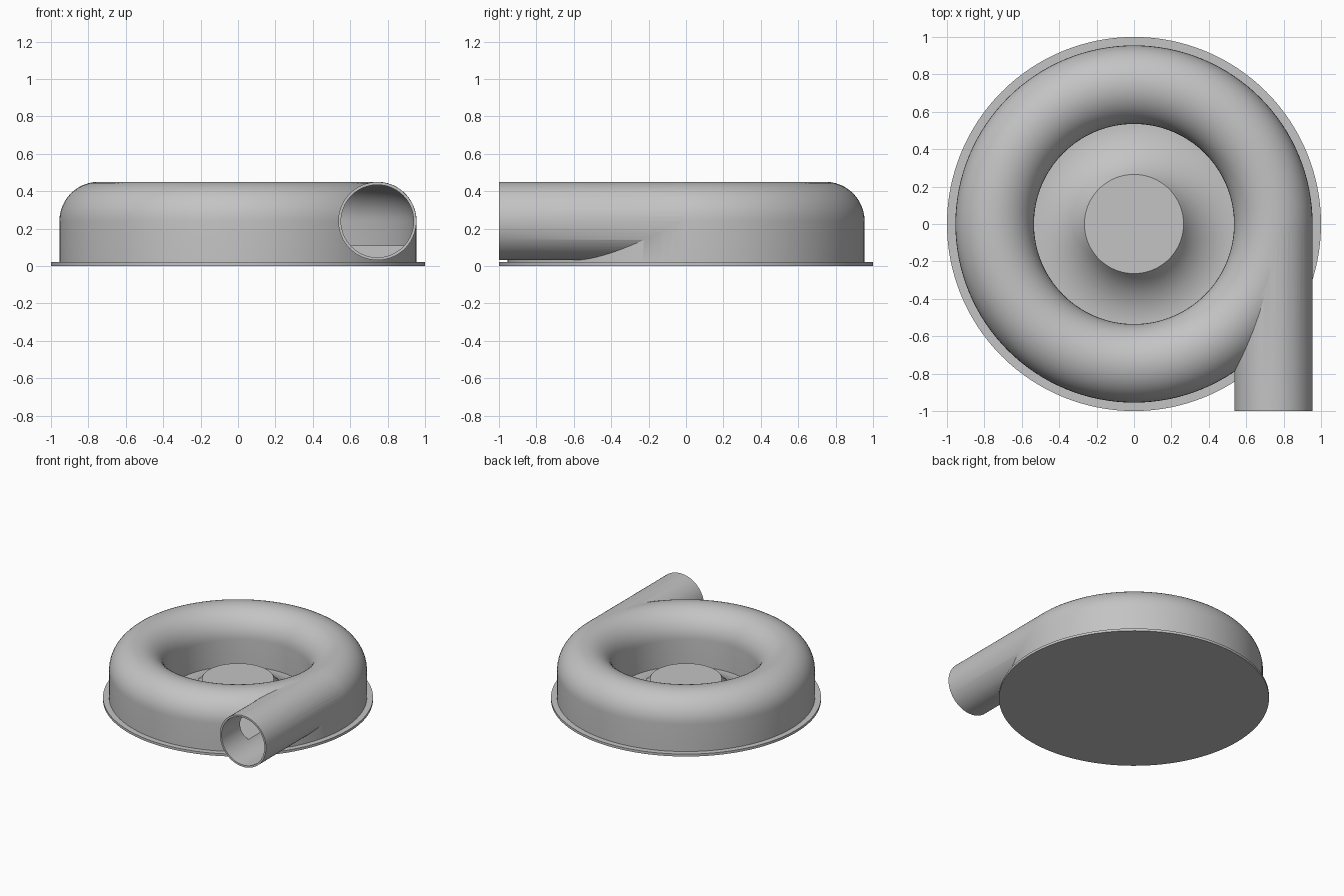
import bpy
import bmesh
from math import sin, cos, pi, radians
from mathutils import Matrix

cube = bpy.data.objects.get("Cube")
if cube:
    bpy.data.objects.remove(cube)

grey = bpy.data.materials.new("metal grey")
grey.use_nodes = True
grey.diffuse_color = (0.55, 0.55, 0.55, 1)
grey.node_tree.nodes["Principled BSDF"].inputs["Base Color"].default_value = (0.55, 0.55, 0.55, 1)

SEGS = 128
RING = 0.745    # centre radius of the channel
MID = 0.24      # height of the channel centre
PLATE = 0.02    # base plate thickness


def make_object(name, bm):
    bmesh.ops.remove_doubles(bm, verts=bm.verts, dist=1e-5)
    bmesh.ops.recalc_face_normals(bm, faces=bm.faces)
    mesh = bpy.data.meshes.new(name)
    bm.to_mesh(mesh)
    bm.free()
    mesh.materials.append(grey)
    obj = bpy.data.objects.new(name, mesh)
    bpy.context.collection.objects.link(obj)
    return obj


def lathe(name, profile, closed=False):
    """Revolve a radius/height profile about z."""
    bm = bmesh.new()
    verts = [bm.verts.new((r, 0, z)) for r, z in profile]
    pairs = list(zip(verts, verts[1:]))
    if closed:
        pairs.append((verts[-1], verts[0]))
    edges = [bm.edges.new(p) for p in pairs]
    bmesh.ops.spin(bm, geom=verts + edges, cent=(0, 0, 0), axis=(0, 0, 1),
                   angle=2 * pi, steps=SEGS, use_duplicate=False)
    return make_object(name, bm)


def arch(radius, floor):
    """Half-round channel section with straight sides down to the floor."""
    arc = [(RING + radius * cos(pi * i / 24), MID + radius * sin(pi * i / 24))
           for i in range(25)]
    return [(RING + radius, floor)] + arc + [(RING - radius, floor)]


def pipe(name, radius, front):
    """Solid cylinder along y from the front to the middle of the housing."""
    bm = bmesh.new()
    bmesh.ops.create_cone(bm, cap_ends=True, segments=64, radius1=radius,
                          radius2=radius, depth=-front)
    bmesh.ops.transform(bm, verts=bm.verts, matrix=Matrix.Translation((RING, front / 2, MID))
                        @ Matrix.Rotation(pi / 2, 4, "X"))
    return make_object(name, bm)


def combine(target, tool, operation):
    mod = target.modifiers.new(operation, "BOOLEAN")
    mod.operation = operation
    mod.solver = "EXACT"
    mod.object = tool
    bpy.context.view_layer.objects.active = target
    bpy.ops.object.modifier_apply(modifier=mod.name)
    bpy.data.objects.remove(tool)


# Round housing with its tangential outlet, hollowed out
housing = lathe("volute_housing", arch(0.21, PLATE / 2), closed=True)
combine(housing, pipe("outlet_pipe", 0.209, -1.0), "UNION")
combine(housing, lathe("channel_cavity", arch(0.195, 0.11), closed=True), "DIFFERENCE")
combine(housing, pipe("outlet_bore", 0.194, -1.1), "DIFFERENCE")

# Base plate
base = lathe("base_plate", [(0, 0), (1, 0), (1, PLATE), (0, PLATE)])

# Central hub with a concave flare running out to the housing
HUB_R, HUB_Z, FLARE_R = 0.265, 0.17, 0.54
run, rise = FLARE_R - HUB_R, HUB_Z - PLATE
bend = (run ** 2 + rise ** 2) / (2 * rise)
flare = []
for i in range(17):
    r = HUB_R + run * i / 16
    flare.append((r, PLATE + 0.002 + bend - (bend ** 2 - (FLARE_R - r) ** 2) ** 0.5))
hub = lathe("hub", [(0, HUB_Z + 0.002)] + flare + [(FLARE_R, 0.01), (0, 0.01)])

for obj in (housing, base, hub):
    bpy.ops.object.select_all(action="DESELECT")
    obj.select_set(True)
    bpy.context.view_layer.objects.active = obj
    bpy.ops.object.shade_smooth_by_angle(angle=radians(30))
